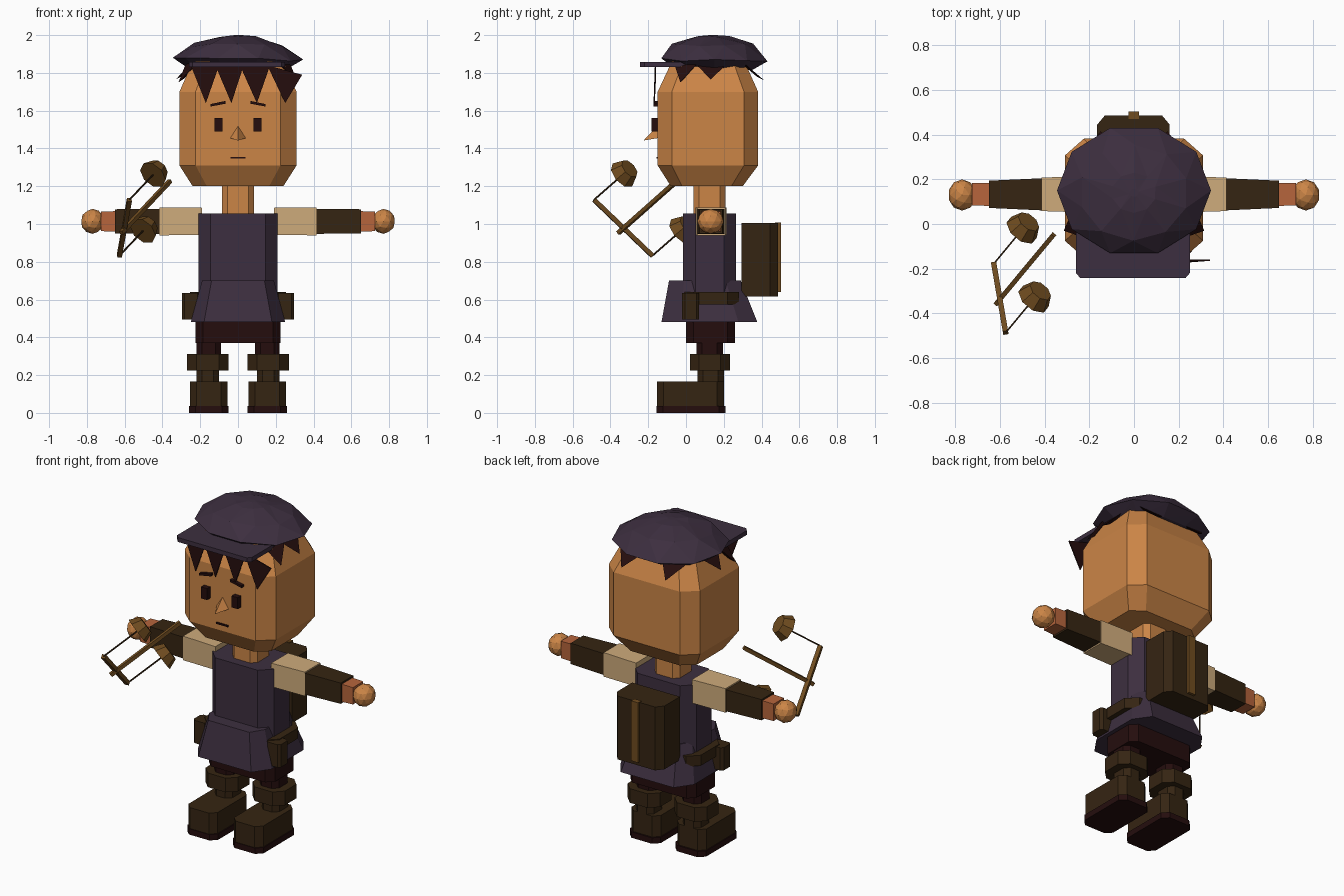
import bpy, bmesh, math, random
from mathutils import Vector

if "Cube" in bpy.data.objects:
    bpy.data.objects.remove(bpy.data.objects["Cube"])

random.seed(4)


def material(name, rgb):
    m = bpy.data.materials.new(name)
    m.diffuse_color = (*rgb, 1)
    m.use_nodes = True
    m.node_tree.nodes["Principled BSDF"].inputs["Base Color"].default_value = m.diffuse_color
    return m


SKIN = material("skin", (0.60, 0.235, 0.062))
PURPLE = material("purple cloth", (0.046, 0.028, 0.05))
BROWN = material("dark leather", (0.036, 0.018, 0.006))
MAROON = material("dark maroon", (0.018, 0.004, 0.004))
CREAM = material("cream cloth", (0.62, 0.41, 0.20))
RUST = material("rust cuff", (0.47, 0.13, 0.045))
WOOD = material("golden wood", (0.16, 0.072, 0.014))


def finish(name, bm, mat):
    bmesh.ops.recalc_face_normals(bm, faces=bm.faces)
    me = bpy.data.meshes.new(name)
    bm.to_mesh(me)
    bm.free()
    me.materials.append(mat)
    ob = bpy.data.objects.new(name, me)
    bpy.context.collection.objects.link(ob)
    return ob


def loft(name, rings, mat):
    """Skin a list of point rings and cap both ends."""
    bm = bmesh.new()
    vs = [[bm.verts.new(p) for p in r] for r in rings]
    n = len(vs[0])
    for a, b in zip(vs, vs[1:]):
        for i in range(n):
            j = (i + 1) % n
            bm.faces.new((a[i], a[j], b[j], b[i]))
    bm.faces.new(vs[0])
    bm.faces.new(vs[-1])
    return finish(name, bm, mat)


def octo(z, x0, x1, y0, y1, cx, cy):
    """Rectangle with cut corners at height z."""
    return [(x0 + cx, y0, z), (x1 - cx, y0, z), (x1, y0 + cy, z), (x1, y1 - cy, z),
            (x1 - cx, y1, z), (x0 + cx, y1, z), (x0, y1 - cy, z), (x0, y0 + cy, z)]


def block(name, x, y, z, mat, c=0.03):
    """Upright block with cut corners."""
    return loft(name, [octo(h, *sorted(x), *y, c, c) for h in z], mat)


def box(name, x, y, z, mat):
    x = sorted(x)
    return loft(name, [[(x[0], y[0], h), (x[1], y[0], h), (x[1], y[1], h), (x[0], y[1], h)]
                       for h in z], mat)


def rod(name, a, b, r1, r2, sides, mat):
    """Straight rod or cone between two points."""
    a, b = Vector(a), Vector(b)
    q = (b - a).to_track_quat('Z', 'Y')
    ring = lambda p, r: [p + q @ Vector((r * math.cos(t), r * math.sin(t), 0))
                         for t in [math.tau * (i + .5) / sides for i in range(sides)]]
    return loft(name, [ring(a, r1), ring(b, r2)], mat)


def spike(name, pts, push, mat):
    """Triangular plate."""
    return loft(name, [pts, [tuple(Vector(p) + Vector(push)) for p in pts]], mat)


# head and neck
loft("head", [octo(1.20, -.24, .24, -.08, .30, .075, .06),
              octo(1.31, -.31, .31, -.15, .382, .085, .075),
              octo(1.70, -.31, .31, -.15, .382, .085, .075),
              octo(1.86, -.24, .24, -.075, .31, .075, .06)], SKIN)
block("neck", (-.085, .085), (.04, .21), (1.0, 1.22), SKIN, .03)

# face
for s in (-1, 1):
    box("eye", (s * .083, s * .125), (-.182, -.145), (1.49, 1.56), MAROON)
    loft("eyebrow", [[(s * .145, y, 1.622), (s * .065, y, 1.637),
                      (s * .065, y, 1.652), (s * .145, y, 1.635)] for y in (-.172, -.145)], MAROON)
box("mouth", (-.04, .04), (-.157, -.145), (1.346, 1.356), MAROON)
bm = bmesh.new()
a, b, t, p = [bm.verts.new(v) for v in
              [(-.042, -.148, 1.455), (.042, -.148, 1.455), (0, -.148, 1.52), (0, -.225, 1.442)]]
for f in [(a, b, p), (b, t, p), (t, a, p), (a, t, b)]:
    bm.faces.new(f)
finish("nose", bm, SKIN)

# hair fringe and tufts
for x0, x1, xt, z1 in [(-.25, -.10, -.17, 1.84), (-.12, .03, -.035, 1.84),
                       (.01, .17, .10, 1.84), (.155, .34, .25, 1.79)]:
    spike("fringe", [(x0, -.165, 1.84), (x1, -.165, z1), (xt, -.172, 1.64)],
          (0, .007, 0), MAROON)
for s in (-1, 1):
    spike("side_tuft", [(s * .25, .05, 1.85), (s * .25, .22, 1.85), (s * .33, .13, 1.765)],
          (-s * .04, 0, .02), MAROON)
    spike("front_side_tuft", [(s * .23, -.06, 1.84), (s * .28, .05, 1.84), (s * .315, -.03, 1.75)],
          (-s * .03, .02, .02), MAROON)
    spike("back_tuft", [(s * .05, .31, 1.85), (s * .23, .31, 1.85), (s * .15, .415, 1.76)],
          (0, -.04, .02), MAROON)

# soft cap with uneven facets, and its brim
rings = []
for z, rx, ry, cy, turn, jig in [(1.815, .25, .21, .15, 0, 0), (1.87, .345, .295, .15, 0, .012),
                                 (1.95, .245, .215, .14, .3, .012), (1.99, .10, .09, .14, .3, .006)]:
    rings.append([(rx * math.cos(t), cy + ry * math.sin(t), z + random.uniform(-jig, jig))
                  for t in [math.tau * i / 10 + turn for i in range(10)]])
cap_top = [(0, .14, 2.0)] * 10
cap = loft("cap", rings + [[(p[0] * .2, .14 + (p[1] - .14) * .2, 2.0) for p in rings[-1]]], PURPLE)
tri = cap.modifiers.new("facets", 'TRIANGULATE')
loft("cap_brim", [[(-.26, .02, z), (-.26, -.22, z), (-.24, -.243, z),
                   (.23, -.243, z), (.25, -.22, z), (.25, .02, z)] for z in (1.83, 1.857)], PURPLE)

# tunic
block("tunic_body", (-.21, .21), (-.015, .265), (.55, 1.055), PURPLE, .065)
loft("tunic_skirt", [octo(.70, -.19, .19, -.09, .29, .05, .08),
                     octo(.48, -.25, .25, -.13, .378, .07, .10)], PURPLE)

# belt ring with pouches
block("belt", (-.255, .255), (-.02, .28), (.575, .64), BROWN, .06)
for s in (-1, 1):
    block("belt_pouch", (s * .20, s * .297), (-.02, .07), (.495, .635), BROWN, .015)

# trousers
block("trousers", (-.225, .225), (0, .26), (.37, .52), MAROON, .04)

for s in (-1, 1):
    # legs and boots
    block("trouser_leg", (s * .09, s * .22), (.055, .195), (.28, .40), MAROON)
    block("boot_cuff", (s * .05, s * .27), (.02, .232), (.225, .312), BROWN, .05)
    block("boot_ankle", (s * .10, s * .22), (.06, .20), (.15, .24), BROWN)
    block("boot_foot", (s * .056, s * .255), (-.153, .20), (.035, .165), BROWN, .035)
    block("boot_sole", (s * .05, s * .26), (-.157, .21), (0, .036), MAROON, .035)

    # arms, lofted outward from the shoulder
    def arm(name, ends, mat):
        loft(name, [[(s * x, .133 + u * hy, 1.014 + v * hz)
                     for u, v in [(-1, -1), (1, -1), (1, 1), (-1, 1)]]
                    for x, hy, hz in ends], mat)
    arm("upper_sleeve", [(.19, .082, .072), (.415, .075, .074)], CREAM)
    arm("lower_sleeve", [(.41, .072, .066), (.65, .061, .064)], BROWN)
    arm("wrist_cuff", [(.64, .052, .054), (.725, .05, .052)], RUST)
    bm = bmesh.new()
    bmesh.ops.create_icosphere(bm, subdivisions=2, radius=.066)
    bmesh.ops.scale(bm, verts=bm.verts, vec=(.95, 1.06, 1))
    bmesh.ops.translate(bm, verts=bm.verts, vec=(s * .77, .13, 1.014))
    finish("hand", bm, SKIN)

# backpack and strap
loft("backpack", [[(-.165, .295, z), (.16, .295, z), (.16, .445, z), (.125, .487, z),
                   (-.13, .487, z), (-.165, .445, z)] for z in (.615, 1.005)], BROWN)
box("backpack_strap", (-.025, .022), (.47, .503), (.64, 1.009), WOOD)

# hand balance: post, beam, cords and pans
A, B = Vector((-.575, -.487, 1.128)), Vector((-.628, -.178, .832))
axis = Vector((.53, .64, .56)).normalized()
rod("balance_post", (-.36, -.048, 1.228), (-.618, -.358, .953), .015, .015, 4, WOOD)
rod("balance_beam", A, B, .017, .017, 4, WOOD)
for end in (A, B):
    rod("balance_cord", end, end + axis * .24, .005, .005, 4, BROWN)
    rod("balance_pan", end + axis * .235, end + axis * .295, .08, .055, 8, WOOD)
